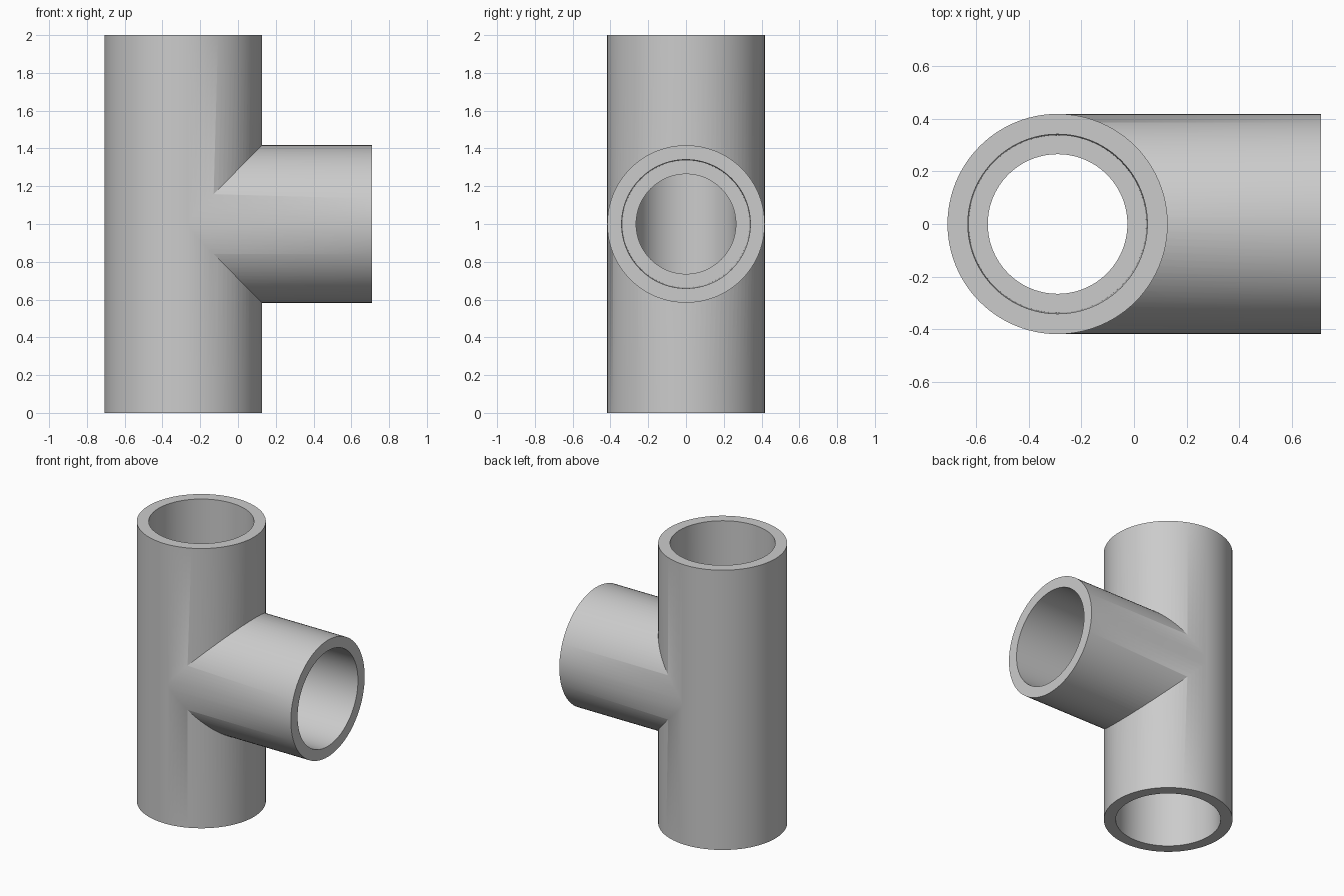
import bpy, bmesh, math
from mathutils import Matrix, Vector

if "Cube" in bpy.data.objects:
    bpy.data.objects.remove(bpy.data.objects["Cube"], do_unlink=True)

SEGMENTS = 96
AXIS_X = -0.29      # centre line of the upright pipe
REACH = 1.0         # centre of the tee to each open end
OUTER, SOCKET, STOP_R, BORE = 0.418, 0.341, 0.337, 0.265
STOP = 0.42         # distance from the centre to the socket shoulder

grey = bpy.data.materials.new("light grey")
grey.use_nodes = True
grey.diffuse_color = (0.6, 0.6, 0.6, 1)
grey.node_tree.nodes["Principled BSDF"].inputs["Base Color"].default_value = (0.6, 0.6, 0.6, 1)


def lathe(name, profile, matrix):
    """Closed solid of revolution from (radius, height) pairs."""
    bm = bmesh.new()
    rings = []
    for r, z in profile:
        rings.append([bm.verts.new((r * math.cos(a), r * math.sin(a), z))
                      for a in (2 * math.pi * i / SEGMENTS for i in range(SEGMENTS))])
    for low, high in zip(rings, rings[1:]):
        for i in range(SEGMENTS):
            j = (i + 1) % SEGMENTS
            bm.faces.new((low[i], low[j], high[j], high[i]))
    bm.faces.new(rings[0][::-1])
    bm.faces.new(rings[-1])
    bmesh.ops.recalc_face_normals(bm, faces=bm.faces)
    bm.transform(matrix)
    mesh = bpy.data.meshes.new(name)
    bm.to_mesh(mesh)
    bm.free()
    mesh.materials.append(grey)
    obj = bpy.data.objects.new(name, mesh)
    bpy.context.collection.objects.link(obj)
    return obj


def combine(target, tool, operation):
    """Apply a boolean and remove the tool object."""
    mod = target.modifiers.new(operation.lower(), 'BOOLEAN')
    mod.operation, mod.solver, mod.object = operation, 'EXACT', tool
    bpy.ops.object.select_all(action='DESELECT')
    bpy.context.view_layer.objects.active = target
    target.select_set(True)
    bpy.ops.object.modifier_apply(modifier=mod.name)
    bpy.data.objects.remove(tool, do_unlink=True)


upright = Matrix.Translation(Vector((AXIS_X, 0, REACH)))
sideways = upright @ Matrix.Rotation(math.pi / 2, 4, 'Y')

# Outer body: upright pipe joined with the side branch
tee = lathe("pipe_tee", [(OUTER, -REACH), (OUTER, REACH)], upright)
branch = lathe("branch", [(OUTER - 0.001, 0), (OUTER - 0.001, REACH)], sideways)
combine(tee, branch, 'UNION')

# Stepped bores: slightly tapered sockets ending at a shoulder
over = REACH + 0.02
half = [(BORE, STOP), (STOP_R, STOP), (SOCKET, over)]
main_bore = lathe("main_bore", [(r, -z) for r, z in reversed(half)] + half, upright)
combine(tee, main_bore, 'DIFFERENCE')
side_half = [(BORE - 0.001, 0), (BORE - 0.001, STOP)] + half[1:]
side_bore = lathe("side_bore", side_half, sideways)
combine(tee, side_bore, 'DIFFERENCE')

bpy.ops.object.shade_smooth_by_angle(angle=math.radians(30))
